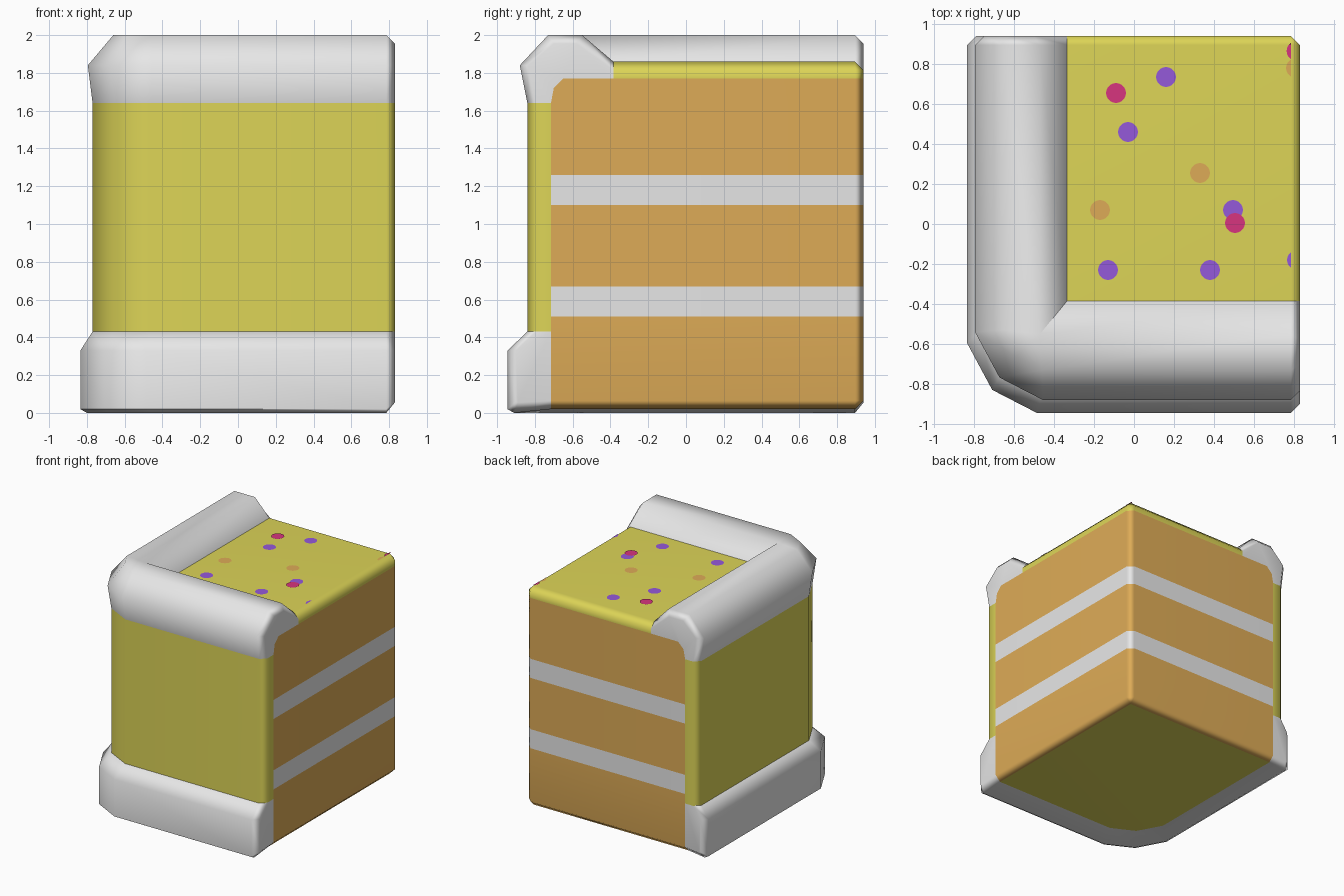
import bpy, bmesh, math

if "Cube" in bpy.data.objects:
    bpy.data.objects.remove(bpy.data.objects["Cube"])

XR, YB, CH = 0.83, 0.94, 0.045   # cut sides and their chamfer


def material(name, r, g, b):
    m = bpy.data.materials.new(name)
    m.diffuse_color = (r, g, b, 1)
    m.use_nodes = True
    m.node_tree.nodes["Principled BSDF"].inputs["Base Color"].default_value = m.diffuse_color
    return m


WHITE = material("white cream", 0.8, 0.8, 0.8)
YELLOW = material("yellow icing", 0.72, 0.66, 0.095)
SPONGE = material("orange sponge", 0.73, 0.41, 0.095)
PURPLE = material("purple", 0.30, 0.10, 0.70)
PINK = material("pink", 0.68, 0.035, 0.21)


def finish(bm, name, mats, smooth=True):
    bmesh.ops.remove_doubles(bm, verts=bm.verts, dist=0.0005)
    bmesh.ops.recalc_face_normals(bm, faces=bm.faces)
    me = bpy.data.meshes.new(name)
    bm.to_mesh(me)
    bm.free()
    for m in mats:
        me.materials.append(m)
    ob = bpy.data.objects.new(name, me)
    bpy.context.collection.objects.link(ob)
    if smooth:
        bpy.ops.object.select_all(action='DESELECT')
        ob.select_set(True)
        bpy.context.view_layer.objects.active = ob
        bpy.ops.object.shade_smooth_by_angle(angle=math.radians(57))
        mod = ob.modifiers.new("weighted", 'WEIGHTED_NORMAL')
        mod.keep_sharp = True
    return ob


def l_sweep(name, mat, profile):
    """Sweep a closed profile round the left and front sides.
    Profile point: x, y, z, corner cut, end inset, end z shift."""
    bm = bmesh.new()
    rows = []
    for x, y, z, c, d, dz in profile:
        pts = [(x + d, YB, z + dz), (x, YB - CH, z), (x, y + c, z),
               (x + 0.36 * c, y + 0.33 * c, z), (x + c, y, z),
               (XR - CH, y, z), (XR, y + d, z + dz)]
        rows.append([bm.verts.new(p) for p in pts])
    n = len(rows)
    for i in range(n):
        a, b = rows[i], rows[(i + 1) % n]
        for j in range(len(a) - 1):
            bm.faces.new((a[j], a[j + 1], b[j + 1], b[j]))
    bm.faces.new([r[0] for r in rows])
    bm.faces.new([r[-1] for r in rows])
    return finish(bm, name, [mat])


def block(name, mats, xi, yi, rings, rule):
    """Stack of outlines. Ring: z, inset on cut sides, inset on iced sides."""
    bm = bmesh.new()
    rows = []
    for z, e, f in rings:
        pts = [(xi + f, yi + f), (XR - e, yi + f), (XR - e, YB - CH),
               (XR - CH, YB - e), (xi + f, YB - e)]
        rows.append([bm.verts.new((x, y, z)) for x, y in pts])
    for a, b in zip(rows, rows[1:]):
        for j in range(5):
            k = (j + 1) % 5
            fc = bm.faces.new((a[j], a[k], b[k], b[j]))
            fc.material_index = rule((a[j].co.z + b[j].co.z) / 2)
    bm.faces.new(rows[0]).material_index = rule(-1)
    bm.faces.new(rows[-1]).material_index = rule(3)
    return finish(bm, name, mats)


# Layered sponge with cream stripes and a yellow underside
def layer(z):
    if z < 0:
        return 2
    return 1 if 0.51 < z < 0.67 or 1.10 < z < 1.26 else 0


block("sponge_layers", [SPONGE, WHITE, YELLOW], -0.65, -0.715,
      [(0.02, CH, 0), (0.065, 0, 0), (0.51, 0, 0), (0.67, 0, 0), (1.10, 0, 0),
       (1.26, 0, 0), (1.64, 0, 0), (1.72, 0, 0.015), (1.77, 0, 0.065)], layer)

# Icing on top
block("top_icing", [YELLOW], -0.335, -0.385,
      [(1.77, 0, 0), (1.815, 0, 0), (1.86, CH, 0)], lambda z: 0)

# Icing on the front and left sides
l_sweep("side_icing", YELLOW, [
    (-0.77, -0.84, 0.43, 0.31, CH, 0), (-0.77, -0.84, 1.64, 0.31, CH, 0),
    (-0.65, -0.715, 1.64, 0, 0, 0), (-0.65, -0.715, 0.43, 0, 0, 0)])

# Cream border along the top
l_sweep("top_cream_border", WHITE, [
    (-0.77, -0.84, 1.64, 0.31, CH, 0), (-0.795, -0.88, 1.84, 0.34, CH, 0),
    (-0.66, -0.73, 2.0, 0.2, 0.03, -CH), (-0.47, -0.55, 2.0, 0, -0.03, -CH),
    (-0.335, -0.385, 1.86, 0, 0, -CH), (-0.335, -0.385, 1.77, 0, 0, 0),
    (-0.585, -0.65, 1.77, 0, 0, 0), (-0.635, -0.70, 1.72, 0, 0, 0),
    (-0.65, -0.715, 1.64, 0, 0, 0)])

# Cream border round the base
l_sweep("base_cream_border", WHITE, [
    (-0.77, -0.84, 0.43, 0.31, CH, 0), (-0.835, -0.945, 0.33, 0.35, CH, 0),
    (-0.835, -0.945, 0.02, 0.35, CH, 0.04), (-0.80, -0.91, 0.0, 0.34, 0.02, 0.055),
    (-0.65, -0.715, 0.02, 0.3, 0, CH), (-0.65, -0.715, 0.43, 0.3, 0, 0)])


# Round sprinkles, trimmed at the edge of the flat top
def sprinkles(name, mat, z, spots):
    bm = bmesh.new()
    for x, y in spots:
        ring = []
        for i in range(20):
            a = i * math.tau / 20
            ring.append(bm.verts.new((x + 0.05 * math.cos(a), y + 0.05 * math.sin(a), z)))
        bm.faces.new(ring)
    bmesh.ops.bisect_plane(bm, geom=bm.verts[:] + bm.edges[:] + bm.faces[:],
                           plane_co=(XR - CH, 0, 0), plane_no=(1, 0, 0), clear_outer=True)
    ob = finish(bm, name, [mat], smooth=False)
    if ob.data.polygons[0].normal.z < 0:
        ob.data.flip_normals()


sprinkles("orange_sprinkles", SPONGE, 1.863, [(0.33, 0.255), (-0.17, 0.07), (0.81, 0.78)])
sprinkles("purple_sprinkles", PURPLE, 1.864, [
    (0.16, 0.735), (-0.03, 0.46), (0.495, 0.07), (-0.13, -0.23), (0.38, -0.23), (0.815, -0.18)])
sprinkles("pink_sprinkles", PINK, 1.865, [(-0.09, 0.655), (0.505, 0.005), (0.813, 0.865)])
